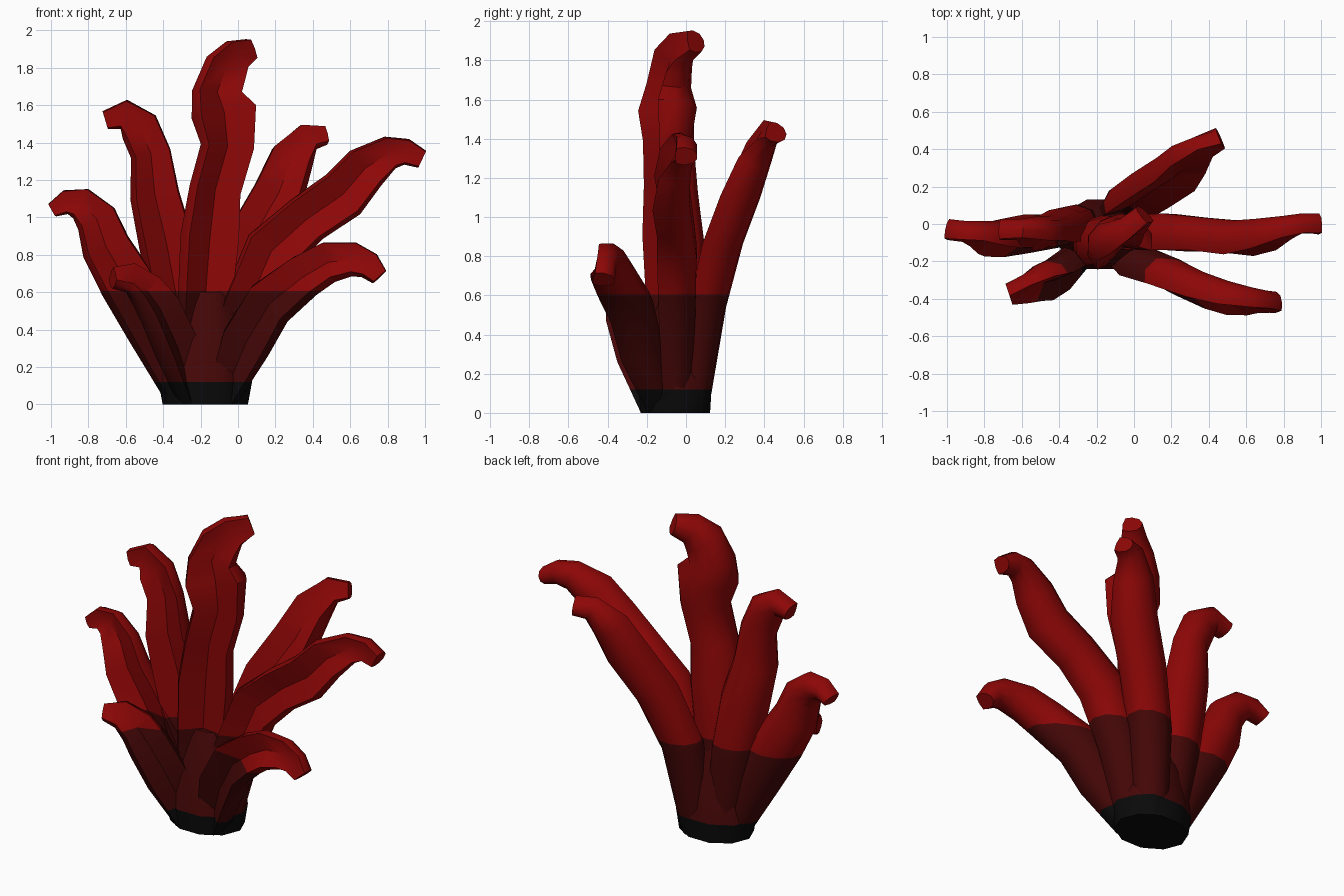
import bpy, bmesh, math
from mathutils import Vector


def material(name, rgb):
    m = bpy.data.materials.new(name)
    m.diffuse_color = (*rgb, 1)
    return m


MATS = [material("black_foot", (0.003, 0.003, 0.003)),
        material("dark_red", (0.06, 0.002, 0.002)),
        material("bright_red", (0.27, 0.002, 0.002))]

# Cross-section: rounded back, wide creased valley on the front
SECTION = [(0, 0.2), (0.85, 0.62), (1, 0.15), (0.8, -0.4), (0.3, -0.7),
           (-0.3, -0.7), (-0.8, -0.4), (-1, 0.15), (-0.85, 0.62)]


def finish(name, bm):
    # Cut clean colour borders, then colour by height
    for z in (0.12, 0.605):
        bmesh.ops.bisect_plane(bm, geom=bm.verts[:] + bm.edges[:] + bm.faces[:],
                               plane_co=(0, 0, z), plane_no=(0, 0, 1))
    bmesh.ops.recalc_face_normals(bm, faces=bm.faces[:])
    for f in bm.faces:
        z = f.calc_center_median().z
        f.material_index = 0 if z < 0.12 else 1 if z < 0.605 else 2
        f.smooth = True
    for e in bm.edges:
        e.smooth = e.calc_face_angle(0) < math.radians(46)
    me = bpy.data.meshes.new(name)
    bm.to_mesh(me)
    bm.free()
    for m in MATS:
        me.materials.append(m)
    bpy.context.collection.objects.link(bpy.data.objects.new(name, me))


def skin(bm, rings):
    n = len(rings[0])
    for a, b in zip(rings, rings[1:]):
        for i in range(n):
            j = (i + 1) % n
            bm.faces.new((a[i], a[j], b[j], b[i]))
    bm.faces.new(rings[0][::-1])
    bm.faces.new(rings[-1])


def tentacle(name, groove, path):
    """path holds (x, y, z, half width); groove is the direction of the crease."""
    bm = bmesh.new()
    pts = [Vector(p[:3]) for p in path]
    rings = []
    for k, p in enumerate(pts):
        t = Vector((0, 0, 0))
        if k > 0:
            t += (p - pts[k - 1]).normalized()
        if k < len(pts) - 1:
            t += (pts[k + 1] - p).normalized()
        t.normalize()
        g = Vector(groove)
        g = (g - t * g.dot(t)).normalized()
        s = t.cross(g)
        r = path[k][3]
        d = max(r, 0.08)       # tips stay deep, so they end blunt
        # The crease runs out towards the tip
        crease = {len(pts) - 1: 0.7, len(pts) - 2: 0.5}.get(k, 0.2)
        ring = [p + s * u * r + g * (v if i else crease) * d
                for i, (u, v) in enumerate(SECTION)]
        if k == 0:
            for q in ring:
                q.z = 0
        rings.append([bm.verts.new(q) for q in ring])
    skin(bm, rings)
    finish(name, bm)


# Foot and inner core
bm = bmesh.new()
rings = []
for z, rx, ry in ((0, 0.228, 0.187), (0.12, 0.25, 0.195), (0.35, 0.22, 0.16), (0.6, 0.14, 0.08)):
    rings.append([bm.verts.new((-0.175 + rx * math.cos(a), -0.055 + ry * math.sin(a), z))
                  for a in [2 * math.pi * i / 10 for i in range(10)]])
skin(bm, rings)
finish("foot", bm)

# Seven wavy arms
tentacle("centre_arm", (0.35, -1, 0.0), [
    (-0.17, -0.06, 0, 0.10), (-0.19, -0.07, 0.5, 0.15), (-0.16, -0.08, 0.9, 0.165),
    (-0.13, -0.09, 1.15, 0.145), (-0.065, -0.09, 1.38, 0.15), (-0.085, -0.085, 1.56, 0.185),
    (-0.12, -0.08, 1.67, 0.14), (-0.075, -0.06, 1.79, 0.125), (-0.02, -0.02, 1.86, 0.095),
    (0.055, 0.05, 1.895, 0.06)])
tentacle("upper_left_arm", (0.2, -1, 0.05), [
    (-0.25, 0.01, 0, 0.10), (-0.33, 0.0, 0.55, 0.14), (-0.39, -0.02, 0.87, 0.15),
    (-0.45, -0.04, 1.12, 0.135), (-0.47, -0.04, 1.34, 0.11), (-0.53, -0.04, 1.48, 0.11),
    (-0.61, -0.03, 1.55, 0.08), (-0.71, -0.03, 1.52, 0.05)])
tentacle("far_left_arm", (0.15, -1, 0.15), [
    (-0.29, -0.04, 0, 0.10), (-0.47, -0.05, 0.4, 0.135), (-0.60, -0.06, 0.65, 0.15),
    (-0.71, -0.07, 0.84, 0.135), (-0.76, -0.07, 0.99, 0.115), (-0.84, -0.05, 1.07, 0.09),
    (-0.92, -0.04, 1.08, 0.065), (-0.99, -0.03, 1.04, 0.04)])
tentacle("front_left_arm", (0.4, -0.7, 0.6), [
    (-0.24, -0.13, 0, 0.10), (-0.34, -0.22, 0.3, 0.13), (-0.43, -0.28, 0.5, 0.125),
    (-0.50, -0.30, 0.60, 0.11), (-0.58, -0.34, 0.67, 0.085), (-0.67, -0.37, 0.67, 0.05)])
tentacle("front_right_arm", (-0.1, -1, 0.3), [
    (-0.09, -0.12, 0, 0.10), (0.05, -0.22, 0.33, 0.14), (0.18, -0.27, 0.54, 0.14),
    (0.36, -0.35, 0.68, 0.125), (0.49, -0.39, 0.755, 0.115), (0.62, -0.41, 0.77, 0.095),
    (0.70, -0.415, 0.74, 0.075), (0.755, -0.42, 0.68, 0.05)])
tentacle("far_right_arm", (0, -1, 0.05), [
    (-0.06, -0.05, 0, 0.10), (0.04, -0.05, 0.5, 0.14), (0.18, -0.05, 0.82, 0.15),
    (0.37, -0.06, 0.99, 0.135), (0.56, -0.08, 1.12, 0.14), (0.68, -0.06, 1.26, 0.125),
    (0.81, -0.02, 1.345, 0.09), (0.90, 0.0, 1.35, 0.07), (0.985, 0.0, 1.31, 0.05)])
tentacle("back_right_arm", (-0.1, -1, 0.3), [
    (-0.10, 0.04, 0, 0.10), (-0.04, 0.11, 0.55, 0.13), (0.08, 0.19, 0.88, 0.14),
    (0.22, 0.28, 1.12, 0.14), (0.29, 0.355, 1.31, 0.12), (0.37, 0.42, 1.42, 0.08),
    (0.46, 0.46, 1.43, 0.05)])
